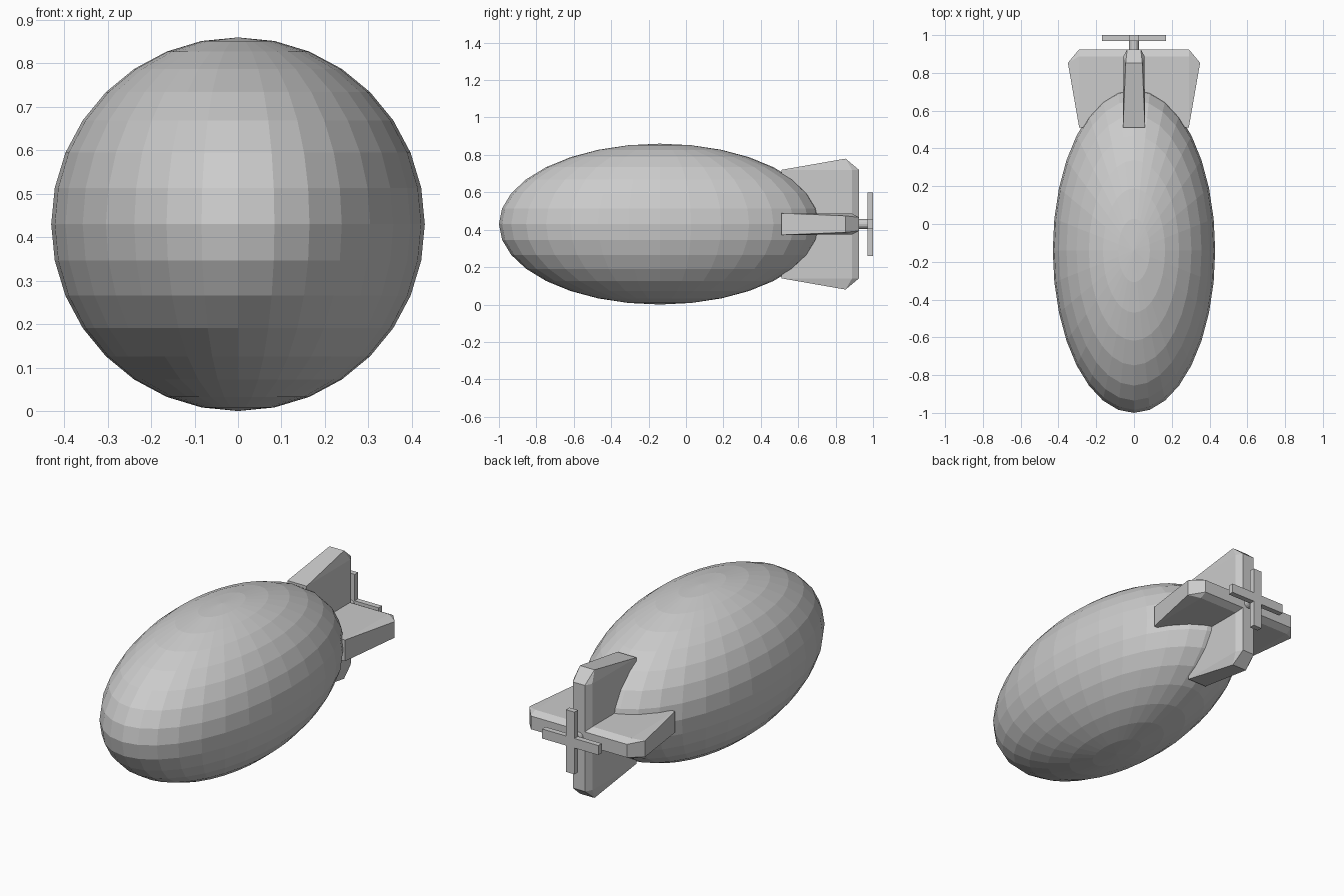
import bpy
import bmesh
from math import radians
from mathutils import Matrix, Vector

if "Cube" in bpy.data.objects:
    bpy.data.objects.remove(bpy.data.objects["Cube"], do_unlink=True)

AXIS_Z = 0.43   # height of the long axis

grey = bpy.data.materials.new("plain grey")
grey.use_nodes = True
grey.diffuse_color = (0.6, 0.6, 0.6, 1)
grey.node_tree.nodes["Principled BSDF"].inputs["Base Color"].default_value = (0.6, 0.6, 0.6, 1)


def add_object(name, bm):
    """Turn a bmesh built around the long axis into a flat shaded object."""
    bmesh.ops.recalc_face_normals(bm, faces=bm.faces)
    mesh = bpy.data.meshes.new(name)
    bm.to_mesh(mesh)
    bm.free()
    mesh.materials.append(grey)
    obj = bpy.data.objects.new(name, mesh)
    obj.location.z = AXIS_Z
    bpy.context.collection.objects.link(obj)
    return obj


def add_box(name, center, size):
    bm = bmesh.new()
    bmesh.ops.create_cube(bm, size=1)
    bmesh.ops.transform(bm, matrix=Matrix.Translation(center) @ Matrix.Diagonal((*size, 1)), verts=bm.verts)
    return add_object(name, bm)


def add_fin_pair(name, turn):
    """Full span fin: tapered tips, clipped rear corners, chamfered rear edge."""
    # span, y, half thickness
    outline = [(0.29, 0.51, 0.058), (0.35, 0.853, 0.044),
               (0.29, 0.888, 0.056), (0.29, 0.925, 0.036)]
    bm = bmesh.new()
    for span, y, thick in outline:
        for side in (-1, 1):
            for face in (-1, 1):
                bm.verts.new((side * span, y, face * thick))
    bmesh.ops.convex_hull(bm, input=bm.verts)
    bmesh.ops.dissolve_limit(bm, angle_limit=radians(1), verts=bm.verts, edges=bm.edges)
    bmesh.ops.rotate(bm, cent=(0, 0, 0), matrix=Matrix.Rotation(turn, 3, 'Y'), verts=bm.verts)
    return add_object(name, bm)


# Envelope: faceted ellipsoid stretched front to back
bm = bmesh.new()
bmesh.ops.create_uvsphere(bm, u_segments=32, v_segments=16, radius=0.43)
bmesh.ops.scale(bm, vec=(1, 2, 1), verts=bm.verts)
bmesh.ops.translate(bm, vec=(0, -0.14, 0), verts=bm.verts)
add_object("envelope", bm)

# Tail fins
add_fin_pair("horizontal_fins", 0)
add_fin_pair("vertical_fins", radians(90))

# Propeller shaft
bm = bmesh.new()
bmesh.ops.create_cone(bm, cap_ends=True, segments=16, radius1=0.027, radius2=0.027, depth=0.1,
                      matrix=Matrix.Translation((0, 0.93, 0)) @ Matrix.Rotation(radians(90), 4, 'X'))
add_object("propeller_shaft", bm)

# Crossed propeller blades
hub = Vector((0, 0.985, 0))
add_box("horizontal_blades", hub, (0.34, 0.03, 0.052))
add_box("vertical_blades", hub, (0.052, 0.03, 0.34))
